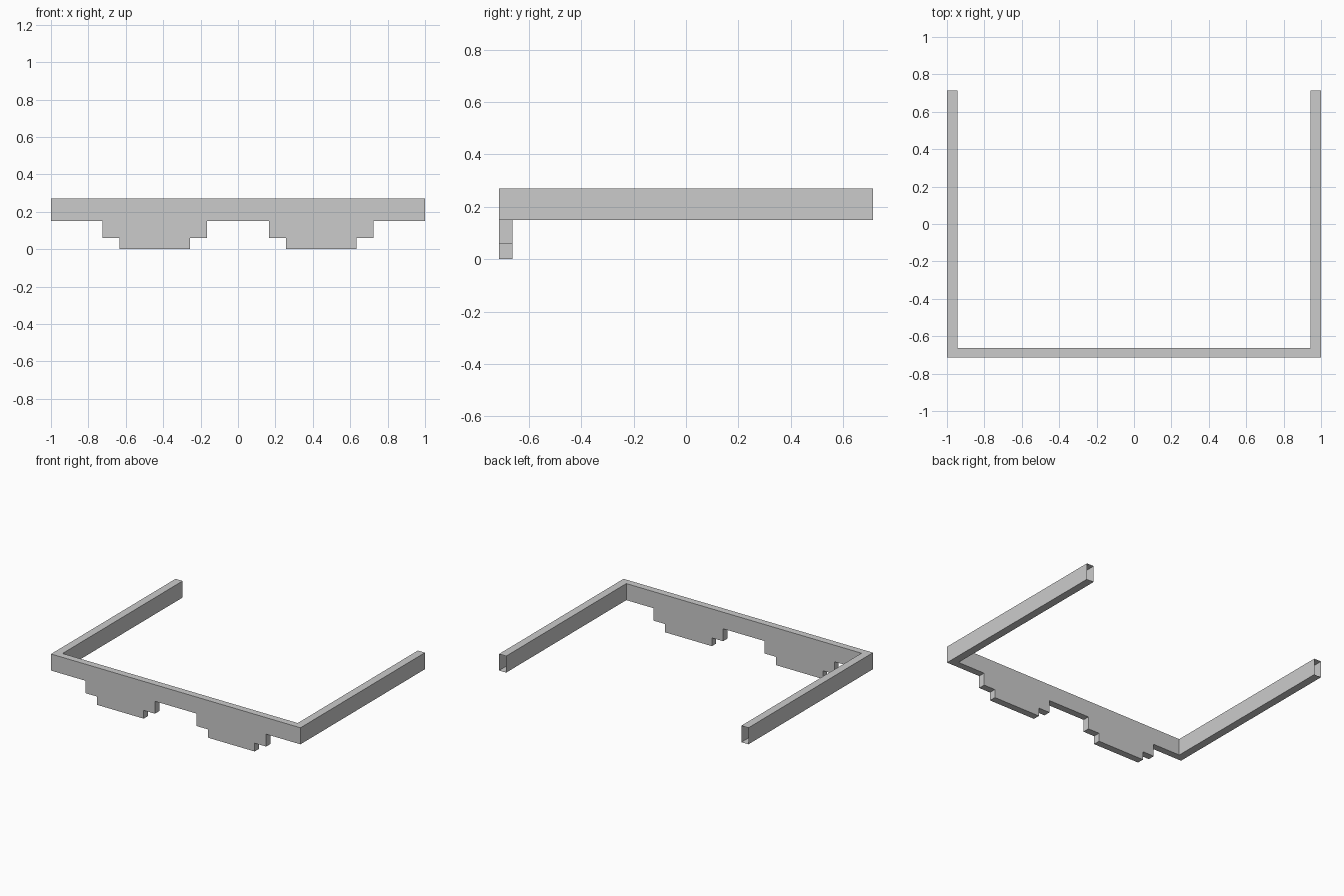
import bpy, bmesh

if "Cube" in bpy.data.objects:
    bpy.data.objects.remove(bpy.data.objects["Cube"])

Y_FRONT, Y_INNER, Y_END = -0.713, -0.663, 0.713
Z_TOP, Z_BAR, Z_STEP = 0.27, 0.15, 0.06
X_OUT, X_ARM = 1.0, 0.943

# Right half of the front outline, from the bridge round to the top of the arm
half = [(0.167, Z_BAR), (0.167, Z_STEP), (0.257, Z_STEP), (0.257, 0.0),
        (0.633, 0.0), (0.633, Z_STEP), (0.725, Z_STEP), (0.725, Z_BAR),
        (X_ARM, Z_BAR), (X_OUT, Z_BAR), (X_OUT, Z_TOP), (X_ARM, Z_TOP)]
outline = half + [(-x, z) for x, z in reversed(half)]

# Front bar with both stepped lenses, as one plate
bm = bmesh.new()
front = bm.faces.new([bm.verts.new((x, Y_FRONT, z)) for x, z in outline])
res = bmesh.ops.extrude_face_region(bm, geom=[front], use_keep_orig=True)
back = next(g for g in res["geom"] if isinstance(g, bmesh.types.BMFace))
bmesh.ops.translate(bm, verts=back.verts[:], vec=(0, Y_INNER - Y_FRONT, 0))


def vert_at(x, z):
    return next(v for v in bm.verts
                if abs(v.co.x - x) + abs(v.co.y - Y_INNER) + abs(v.co.z - z) < 1e-4)


# Side arms: hollow, open-ended, grown from the back corners of the plate
for s in (-1, 1):
    bottom, top = vert_at(s * X_ARM, Z_BAR), vert_at(s * X_ARM, Z_TOP)
    bmesh.utils.face_split(
        next(f for f in bottom.link_faces if top in f.verts and
             all(abs(v.co.y - Y_INNER) < 1e-4 for v in f.verts)), bottom, top)
    corner = next(f for f in bottom.link_faces if len(f.verts) == 4 and
                  all(abs(v.co.y - Y_INNER) < 1e-4 for v in f.verts))
    ring = corner.edges[:]
    bmesh.ops.delete(bm, geom=[corner], context='FACES_ONLY')
    ext = bmesh.ops.extrude_edge_only(bm, edges=ring)
    tip = [g for g in ext["geom"] if isinstance(g, bmesh.types.BMVert)]
    bmesh.ops.translate(bm, verts=tip, vec=(0, Y_END - Y_INNER, 0))

bmesh.ops.recalc_face_normals(bm, faces=bm.faces[:])
mesh = bpy.data.meshes.new("glasses_frame")
bm.to_mesh(mesh)
bm.free()
bpy.context.collection.objects.link(bpy.data.objects.new("glasses_frame", mesh))
